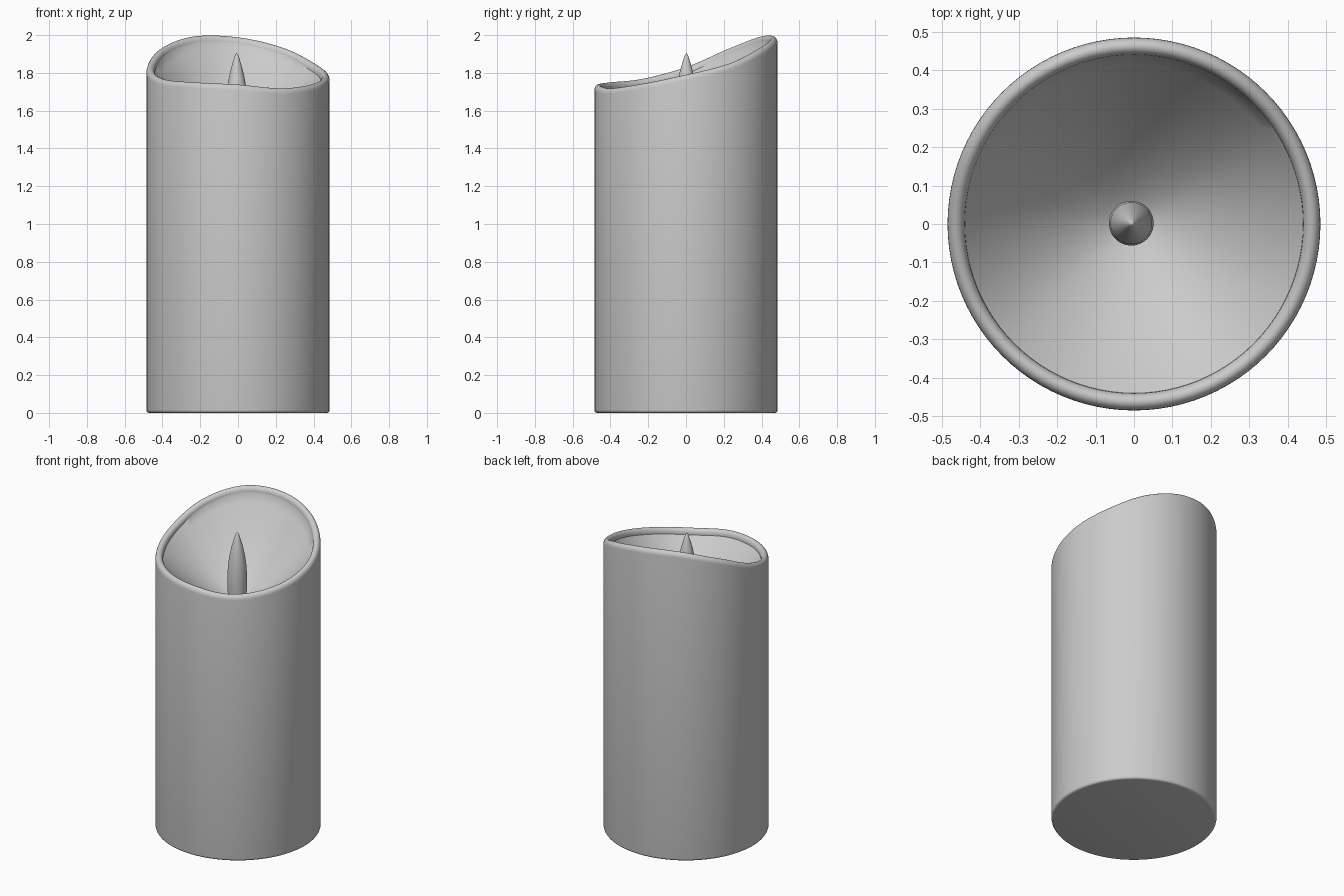
import bpy, bmesh, math

old = bpy.data.objects.get("Cube")
if old:
    bpy.data.objects.remove(old, do_unlink=True)

SEGMENTS = 96
RADIUS = 0.485
FLOOR = 1.46

grey = bpy.data.materials.new("wax_grey")
grey.use_nodes = True
colour = (0.6, 0.6, 0.6, 1)
grey.diffuse_color = colour
grey.node_tree.nodes["Principled BSDF"].inputs["Base Color"].default_value = colour

# Crest height of the melted rim every 30 degrees, counter-clockwise from +x
CREST = [1.79, 1.85, 1.935, 1.988, 1.993, 1.93, 1.83, 1.768, 1.75, 1.738, 1.718, 1.742]


def crest(angle):
    """Smooth periodic interpolation of the rim height."""
    n = len(CREST)
    s = angle / math.tau * n
    i, t = int(s), s % 1
    a, b, c, d = (CREST[(i + k) % n] for k in (-1, 0, 1, 2))
    return b + t * (c - a + t * (2 * a - 5 * b + 4 * c - d + t * (3 * (b - c) + d - a))) / 2


def loft(name, rings, centre=(0, 0), bottom_cap=False, tip=None):
    """Join rings given as functions angle -> (radius, height)."""
    bm = bmesh.new()
    angles = [math.tau * k / SEGMENTS for k in range(SEGMENTS)]
    loops = []
    for ring in rings:
        loop = []
        for a in angles:
            r, z = ring(a)
            loop.append(bm.verts.new((centre[0] + r * math.cos(a), centre[1] + r * math.sin(a), z)))
        loops.append(loop)
    for low, high in zip(loops, loops[1:]):
        for k in range(SEGMENTS):
            j = (k + 1) % SEGMENTS
            bm.faces.new((low[k], low[j], high[j], high[k]))
    if bottom_cap:
        bm.faces.new(loops[0][::-1])
    if tip is not None:
        top = bm.verts.new((*centre, tip))
        for k in range(SEGMENTS):
            bm.faces.new((loops[-1][k], loops[-1][(k + 1) % SEGMENTS], top))
    mesh = bpy.data.meshes.new(name)
    bm.to_mesh(mesh)
    bm.free()
    mesh.materials.append(grey)
    obj = bpy.data.objects.new(name, mesh)
    bpy.context.collection.objects.link(obj)
    bpy.ops.object.select_all(action='DESELECT')
    obj.select_set(True)
    bpy.context.view_layer.objects.active = obj
    bpy.ops.object.shade_smooth_by_angle(angle=math.radians(40))
    return obj


def fixed(r, z):
    return lambda a: (r, z)


def rim(r, drop):
    return lambda a: (r, crest(a) - drop)


def bowl(t):
    return lambda a: (0.44 * t, FLOOR + (crest(a) - 0.035 - FLOOR) * t ** 1.5)


# Candle body: rounded foot, straight wall, rounded rim and sunken bowl
foot = [fixed(RADIUS - 0.015 * (1 - math.sin(q)), 0.015 * (1 - math.cos(q)))
        for q in (math.pi / 8 * k for k in range(5))]
lip = [rim(0.4625 + 0.0225 * math.cos(q), 0.03 * (1 - math.sin(q)))
       for q in (math.pi / 10 * k for k in range(11))]
hollow = [bowl(1 - k / 16) for k in range(16)]
loft("candle_body", foot + lip + hollow, bottom_cap=True, tip=FLOOR)

# Flame: pointed bullet standing in the bowl
flame = [(0.05, FLOOR - 0.02), (0.055, 1.5), (0.058, 1.56), (0.058, 1.62), (0.054, 1.69),
         (0.046, 1.75), (0.035, 1.805), (0.021, 1.855), (0.008, 1.895)]
loft("flame", [fixed(r, z) for r, z in flame], centre=(-0.007, 0.002), bottom_cap=True, tip=1.905)
